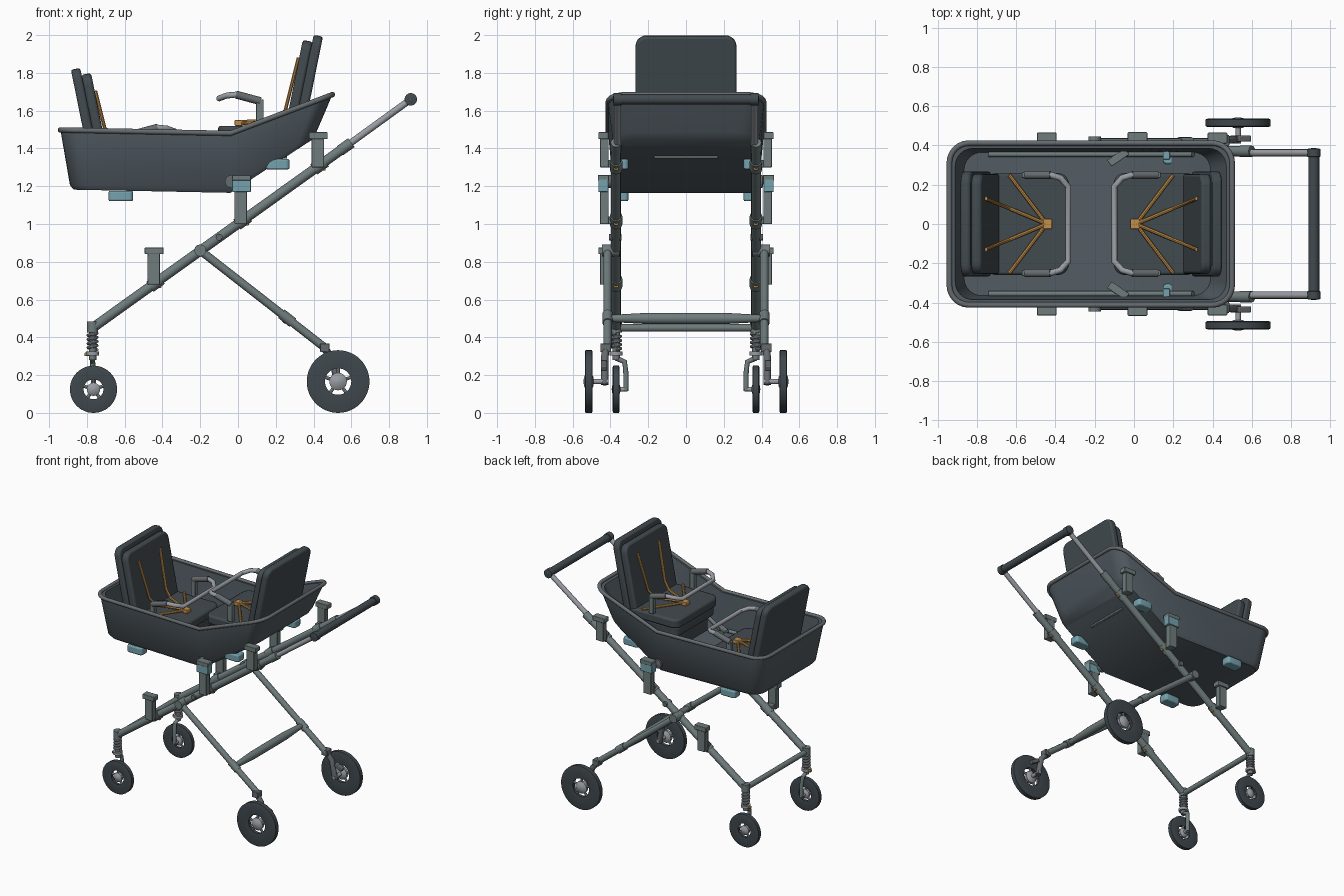
import bpy, bmesh
from math import sin, cos, pi
from mathutils import Matrix, Vector

if "Cube" in bpy.data.objects:
    bpy.data.objects.remove(bpy.data.objects["Cube"])


def material(name, r, g, b):
    m = bpy.data.materials.new(name)
    m.use_nodes = True
    m.diffuse_color = (r, g, b, 1)
    m.node_tree.nodes["Principled BSDF"].inputs["Base Color"].default_value = (r, g, b, 1)
    return m


SLATE = material("slate shell", .085, .107, .125)
SEAT = material("dark fabric", .055, .07, .08)
RIM = material("rim grey", .13, .145, .155)
FRAME = material("frame grey", .16, .2, .2)
METAL = material("light metal", .32, .34, .37)
RUBBER = material("rubber", .05, .064, .074)
STRAP = material("orange strap", .55, .28, .07)
TEAL = material("teal", .18, .36, .42)
parts = []


def add(name, mesh, mat):
    ob = bpy.data.objects.new(name, mesh)
    bpy.context.scene.collection.objects.link(ob)
    mesh.materials.clear()
    mesh.materials.append(mat)
    parts.append(ob)
    return ob


def from_bmesh(name, bm, mat):
    bmesh.ops.recalc_face_normals(bm, faces=bm.faces)
    me = bpy.data.meshes.new(name)
    bm.to_mesh(me)
    bm.free()
    return add(name, me, mat)


def tube(name, pts, r, mat, radii=None, res=4):
    cu = bpy.data.curves.new(name, 'CURVE')
    cu.dimensions, cu.bevel_depth, cu.bevel_resolution = '3D', r, res
    cu.use_fill_caps = True
    sp = cu.splines.new('POLY')
    sp.points.add(len(pts) - 1)
    for i, p in enumerate(pts):
        sp.points[i].co = (*p, 1)
        sp.points[i].radius = radii[i] if radii else 1
    tmp = bpy.data.objects.new(name + "_path", cu)
    bpy.context.scene.collection.objects.link(tmp)
    dg = bpy.context.evaluated_depsgraph_get()
    me = bpy.data.meshes.new_from_object(tmp.evaluated_get(dg))
    bpy.data.objects.remove(tmp)
    return add(name, me, mat)


def box(name, c, size, mat, axis=None, radius=0, soft=.004, tilt=0, turn=0):
    """Block; edges along the given axis are rounded by radius."""
    bm = bmesh.new()
    bmesh.ops.create_cube(bm, size=1, matrix=Matrix.Diagonal((*size, 1)))
    if radius:
        along = [e for e in bm.edges
                 if abs((e.verts[0].co - e.verts[1].co).normalized()[axis]) > .9]
        bmesh.ops.bevel(bm, geom=along, offset=radius, segments=5, profile=.5, affect='EDGES')
    rot = Matrix.Rotation(tilt, 4, 'Y') @ Matrix.Rotation(turn, 4, 'Z')
    bm.transform(Matrix.Translation(c) @ rot)
    ob = from_bmesh(name, bm, mat)
    mod = ob.modifiers.new("soft_edges", 'BEVEL')
    mod.width, mod.segments, mod.limit_method = soft, 2, 'ANGLE'
    return ob


def lathe(name, profile, c, mat, n=36):
    """Closed profile of (radius, y) turned about a sideways axis."""
    bm = bmesh.new()
    rings = [[bm.verts.new(Vector(c) + Vector((r * cos(2 * pi * i / n), y, r * sin(2 * pi * i / n))))
              for r, y in profile] for i in range(n)]
    k = len(profile)
    for i in range(n):
        a, b = rings[i], rings[(i + 1) % n]
        for j in range(k):
            bm.faces.new((a[j], a[(j + 1) % k], b[(j + 1) % k], b[j]))
    return from_bmesh(name, bm, mat)


# Tub: lofted rounded rectangles bent at the middle
BEND = -.04


def rim_z(x):
    return 1.48 + (BEND - x) * .02 if x < BEND else 1.48 + (x - BEND) * .38


def floor_z(x):
    return 1.165 + (BEND - x) * .02 if x < BEND else 1.165 + (x - BEND) * .65


def ring(x0, x1, w, r, zf, dz=0):
    arc = [i * pi / 12 for i in range(7)]
    half = [(x0 + r - r * cos(a), w - r + r * sin(a)) for a in arc] + [(BEND, w)]
    half += [(x1 - r + r * sin(a), w - r + r * cos(a)) for a in arc]
    both = half + [(x, -y) for x, y in reversed(half)]
    return [(x, y, zf(x) + dz) for x, y in both]


rim_ring = ring(-.94, .5, .412, .1, rim_z)
loops = [ring(-.87, .39, .365, .09, floor_z), ring(-.89, .415, .385, .1, floor_z, .025),
         rim_ring, ring(-.91, .47, .385, .09, rim_z),
         ring(-.865, .39, .365, .09, floor_z, .03)]
bm = bmesh.new()
rows = [[bm.verts.new(p) for p in lp] for lp in loops]
n = len(rows[0])
for a, b in zip(rows, rows[1:]):
    for i in range(n):
        bm.faces.new((a[i], a[(i + 1) % n], b[(i + 1) % n], b[i]))
for row in (rows[0], rows[-1]):
    for i in range(n // 2 - 1):
        bm.faces.new((row[i], row[i + 1], row[n - 2 - i], row[n - 1 - i]))
from_bmesh("tub", bm, SLATE)
tube("tub_rim", rim_ring + rim_ring[:2], .014, RIM)
box("rear_slot_bar", (.25, 0, floor_z(.25)), (.02, .34, .015), FRAME)


# Two facing seats with harness and guard bar
def seat(label, s, x_off, dz):
    def P(x, y, z):
        return (x_off + s * x, y, z + dz)
    lean = .2 * s
    box(label + "_back_shell", P(.367, 0, 1.71), (.05, .535, .585), SEAT, 0, .06, .012, lean)
    box(label + "_back_pad", P(.314, 0, 1.695), (.054, .51, .56), SEAT, 0, .06, .014, lean)
    box(label + "_cushion", P(.11, 0, 1.485), (.43, .52, .07), SEAT, 2, .06, .014)
    box(label + "_cushion_base", P(.07, 0, 1.415), (.32, .48, .07), SEAT, 2, .05, .012)
    box(label + "_buckle", P(.005, 0, 1.535), (.045, .05, .03), STRAP)
    for y in (1, -1):
        tube(label + "_lap_strap", [P(.01, 0, 1.535), P(.2, y * .25, 1.528)], .01, STRAP, res=2)
        tube(label + "_shoulder_strap", [P(.01, 0, 1.54), P(.2, y * .08, 1.55),
                                         P(.25, y * .1, 1.6), P(.32, y * .13, 1.88)], .01, STRAP, res=2)
        box(label + "_guard_post", P(.115, y * .25, 1.59), (.04, .03, .14), FRAME)
        tube(label + "_guard_sleeve", [P(-.01, y * .25, 1.685), P(.12, y * .25, 1.65)], .021, RIM)
    side = [(.12, .25, 1.65), (-.01, .25, 1.685), (-.06, .235, 1.68), (-.1, .19, 1.665)]
    tube(label + "_guard_bar", [P(*p) for p in side] +
         [P(x, -y, z) for x, y, z in reversed(side)], .016, METAL)


seat("rear_seat", 1, 0, 0)
seat("front_seat", -1, -.435, -.175)
box("rear_seat_support", (.02, 0, 1.33), (.16, .36, .12), SEAT)


# Frame line shared by both side tubes
def rail(x):
    return .45 + (x + .77) * .716


def wheel(label, x, y, R, t):
    lathe(label + "_tyre", [(R * .42, -t * .6), (R * .94, -t), (R, -t * .8), (R, t * .8),
                            (R * .94, t), (R * .42, t * .6)], (x, y, R), RUBBER, 48)
    lathe(label + "_hub", [(.001, -t * 1.3), (R * .15, -t * 1.2), (R * .28, -t * .5), (R * .28, t * .5),
                           (R * .15, t * 1.2), (.001, t * 1.3)], (x, y, R), METAL, 24)
    for i in range(5):
        a = pi / 2 + i * 2 * pi / 5
        tube(label + "_spoke", [(x + R * k * cos(a), y, R + R * k * sin(a)) for k in (.2, .46)],
             .009, METAL, res=2)


for side, s in (("left", 1), ("right", -1)):
    y, leg_y = s * .37, s * .415
    # Side tube and telescopic handle
    tube(side + "_side_tube", [(-.77, y, .45), (.57, y, rail(.57))], .026, FRAME)
    tube(side + "_handle_tube", [(.5, y * .98, rail(.5)), (.915, y * .98, 1.66)], .018, METAL)
    tube(side + "_handle_collar", [(.54, y, rail(.54)), (.6, y, rail(.6))], .029, FRAME)
    lathe(side + "_handle_joint", [(.001, -.025), (.033, -.02), (.033, .02), (.001, .025)],
          (.915, y * .98, 1.66), SEAT)
    # Folding rear leg with pivot
    tube(side + "_rear_leg", [(-.2, leg_y, .86), (.46, leg_y, .345)], .022, FRAME)
    tube(side + "_leg_sleeve", [(.23, leg_y, .525), (.29, leg_y, .478)], .028, FRAME)
    tube(side + "_pivot", [(-.2, y * .95, .86), (-.2, s * .445, .86)], .032, FRAME)
    tube(side + "_lock_pin", [(-.1, y * .92, .93), (-.1, y * 1.1, .93)], .018, RIM)
    # Rear wheel and trailing arm
    wheel(side + "_rear_wheel", .53, s * .515, .166, .021)
    tube(side + "_rear_axle", [(.53, s * .41, .166), (.53, s * .53, .166)], .014, METAL)
    tube(side + "_trailing_arm", [(.45, s * .425, .35), (.5, s * .43, .29), (.53, s * .43, .15)], .02, RIM)
    box(side + "_leg_foot", (.46, s * .425, .345), (.05, .055, .045), RIM)
    box(side + "_brake", (.56, s * .435, .25), (.07, .03, .03), RIM, tilt=.5)
    # Sprung front castor
    wheel(side + "_front_wheel", -.765, y, .125, .018)
    tube(side + "_castor_stem", [(-.77, y, .48), (-.77, y, .28)], .02, FRAME)
    tube(side + "_castor_top", [(-.77, y, .485), (-.77, y, .425)], .03, FRAME)
    tube(side + "_spring", [(-.77 + .024 * cos(i * pi / 6), y + .024 * sin(i * pi / 6), .335 + i * .0018)
                            for i in range(49)], .008, METAL, res=2)
    tube(side + "_castor_ring", [(-.77, y, .305), (-.77, y, .325)], .035, METAL)
    box(side + "_castor_latch", (-.8, y, .31), (.025, .025, .018), STRAP)
    tube(side + "_castor_fork", [(-.77, y, .29), (-.77, s * .325, .27), (-.765, s * .318, .21),
                                 (-.765, s * .318, .115)], .014, FRAME)
    tube(side + "_front_axle", [(-.765, s * .31, .125), (-.765, s * .39, .125)], .013, METAL)
    # Mounting brackets along the side tube
    for i, (x, z0, z1, cap, h) in enumerate(((-.447, .68, .85, FRAME, .036),
                                             (.015, 1.0, 1.18, TEAL, .07), (.422, 1.3, 1.46, FRAME, .036))):
        tag = side + "_bracket_%d" % (i + 1)
        box(tag + "_post", (x, s * .433, (z0 + z1) / 2), (.066, .045, z1 - z0), FRAME)
        box(tag + "_cap", (x + .003, s * .437, z1 + h / 2 - .01), (.1, .055, h), cap)
        if cap is TEAL:
            box(tag + "_lid", (x + .003, s * .437, z1 + h - .005), (.1, .06, .03), FRAME)
        tube(tag + "_clamp", [(x - .02, y, rail(x - .02)), (x + .04, y, rail(x + .04))], .033, FRAME)
        box(tag + "_arm", (x, s * .4, max(rail(x), z0 + .02)), (.05, .06, .04), FRAME)
        box(tag + "_bolt", (x + .03, y, rail(x + .03) - .032), (.025, .025, .018), STRAP)
    # Feet under the tub, side knob and inner rail
    box(side + "_front_foot", (-.62, s * .345, 1.148), (.13, .08, .055), TEAL, 2, .02, .008)
    box(side + "_rear_foot", (.21, s * .345, 1.317), (.125, .08, .055), TEAL, 2, .02, .008)
    lathe(side + "_tub_knob", [(.001, -.02), (.034, -.02), (.034, .015), (.001, .022)],
          (-.035, s * .39, 1.225), RIM)
    tube(side + "_inner_rail", [(x, s * .355, floor_z(x) + .045) for x in (-.74, BEND, .3)], .014, FRAME)
    box(side + "_inner_lever", (-.08, s * .34, 1.225), (.11, .04, .02), FRAME, turn=s * .6)
    box(side + "_inner_clip", (.165, s * .35, 1.36), (.035, .045, .03), TEAL)

# Cross members and handle grip
tube("front_crossbar", [(-.77, -.37, .45), (-.77, .37, .45)], .02, FRAME)
tube("rear_crossbar", [(.26, y, .5) for y in (-.41, -.36, -.2, .2, .36, .41)], .03, FRAME,
     (.6, .7, 1, 1, .7, .6))
tube("handle_grip", [(.915, -.35, 1.66), (.915, .35, 1.66)], .028, SEAT)

# Smooth shading with crisp edges
bpy.ops.object.select_all(action='DESELECT')
for ob in parts:
    ob.select_set(True)
bpy.context.view_layer.objects.active = parts[0]
bpy.ops.object.shade_smooth_by_angle(angle=.6)
